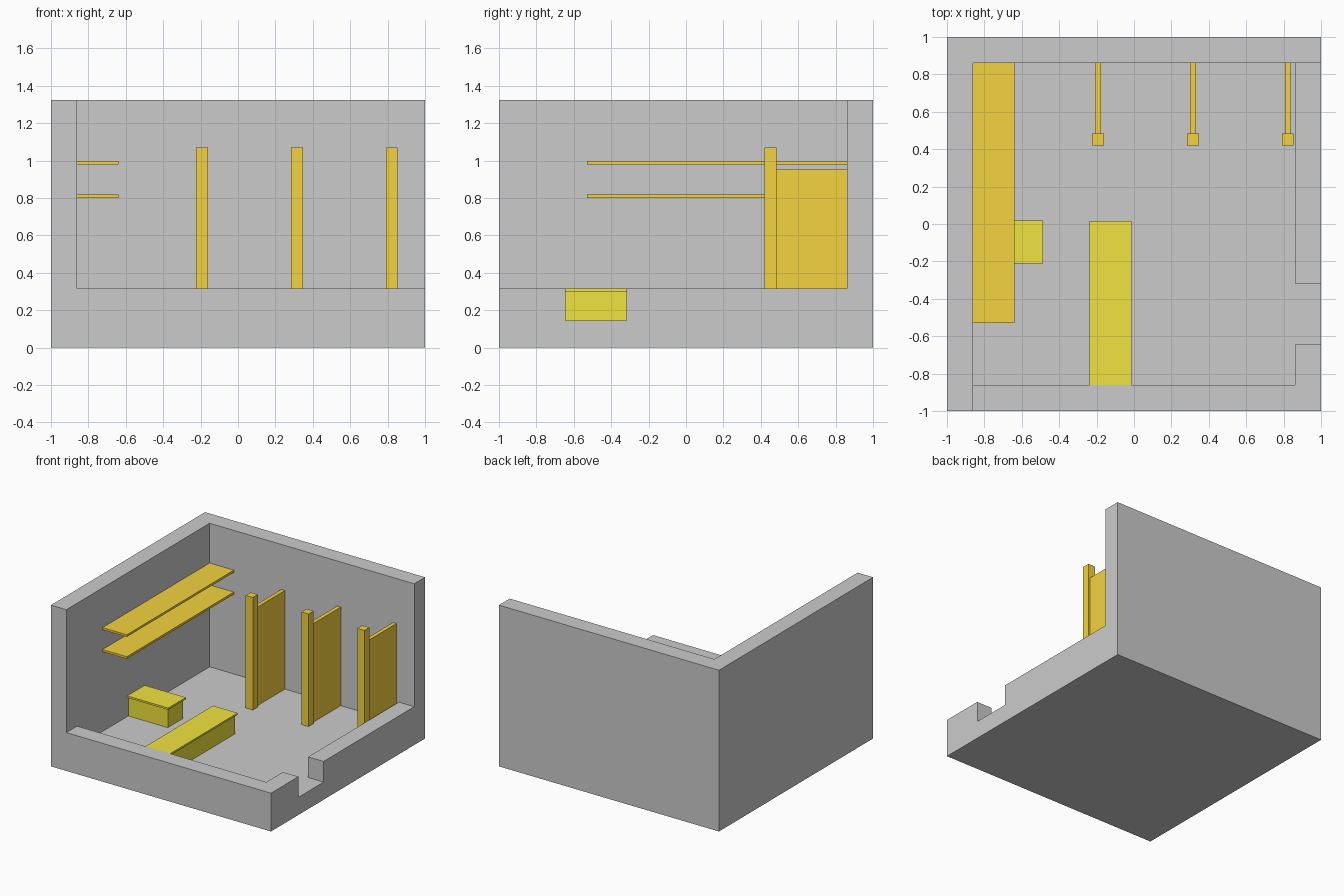
import bpy
import bmesh
from mathutils import Vector

if "Cube" in bpy.data.objects:
    bpy.data.objects.remove(bpy.data.objects["Cube"])

FLOOR, LOW, HIGH = 0.145, 0.315, 1.325   # floor top, low wall top, tall wall top
INNER = 0.86                             # inner face of the walls


def material(name, rgb):
    mat = bpy.data.materials.new(name)
    mat.diffuse_color = (*rgb, 1)
    mat.use_nodes = True
    mat.node_tree.nodes["Principled BSDF"].inputs["Base Color"].default_value = mat.diffuse_color
    return mat


def box(name, x, y, z, mat=None):
    """Box from three (min, max) ranges."""
    bm = bmesh.new()
    bmesh.ops.create_cube(bm, size=1)
    for v in bm.verts:
        v.co = Vector([r[0] if c < 0 else r[1] for c, r in zip(v.co, (x, y, z))])
    mesh = bpy.data.meshes.new(name)
    bm.to_mesh(mesh)
    bm.free()
    obj = bpy.data.objects.new(name, mesh)
    bpy.context.collection.objects.link(obj)
    if mat:
        mesh.materials.append(mat)
    return obj


def cut(obj, cutter):
    mod = obj.modifiers.new(cutter.name, 'BOOLEAN')
    mod.operation = 'DIFFERENCE'
    mod.solver = 'EXACT'
    mod.object = cutter
    cutter.hide_render = True
    cutter.hide_set(True)
    cutter.display_type = 'WIRE'


wood = material("wood", (0.9, 0.65, 0.05))
yellow = material("yellow", (0.88, 0.77, 0.05))

# Room shell: two tall walls, two low walls and a doorway carved from one block
room = box("room_shell", (-1, 1), (-1, 1), (0, HIGH))
cut(room, box("upper_cutter", (-INNER, 1.2), (-1.2, INNER), (LOW, 1.6)))
cut(room, box("interior_cutter", (-INNER, INNER), (-INNER, INNER), (FLOOR, 1.6)))
cut(room, box("doorway_cutter", (0.7, 1.2), (-0.645, -0.317), (FLOOR, 1.6)))

# Wall shelves
for name, z in (("lower_shelf", 0.80), ("upper_shelf", 0.98)):
    box(name, (-INNER, -0.64), (-0.53, INNER), (z, z + 0.018), wood)

# Stall partitions: front post with a panel back to the wall
for i, x in enumerate((-0.192, 0.316, 0.822), 1):
    box(f"partition_post_{i}", (x - 0.032, x + 0.032), (0.42, 0.485), (FLOOR, 1.07), wood)
    box(f"partition_panel_{i}", (x - 0.016, x + 0.016), (0.485, INNER), (FLOOR, 0.955), wood)

# Counters: body with a thin overhanging top
LIP = 0.014
box("long_counter_body", (-0.238 + LIP, -0.014 - LIP), (-INNER, 0.015 - LIP), (FLOOR, 0.30), yellow)
box("long_counter_top", (-0.238, -0.014), (-INNER, 0.015), (0.30, 0.315), yellow)
box("short_counter_body", (-INNER, -0.487 - LIP), (-0.21 + LIP, 0.018 - LIP), (FLOOR, 0.30), yellow)
box("short_counter_top", (-INNER, -0.487), (-0.21, 0.018), (0.30, 0.315), yellow)
